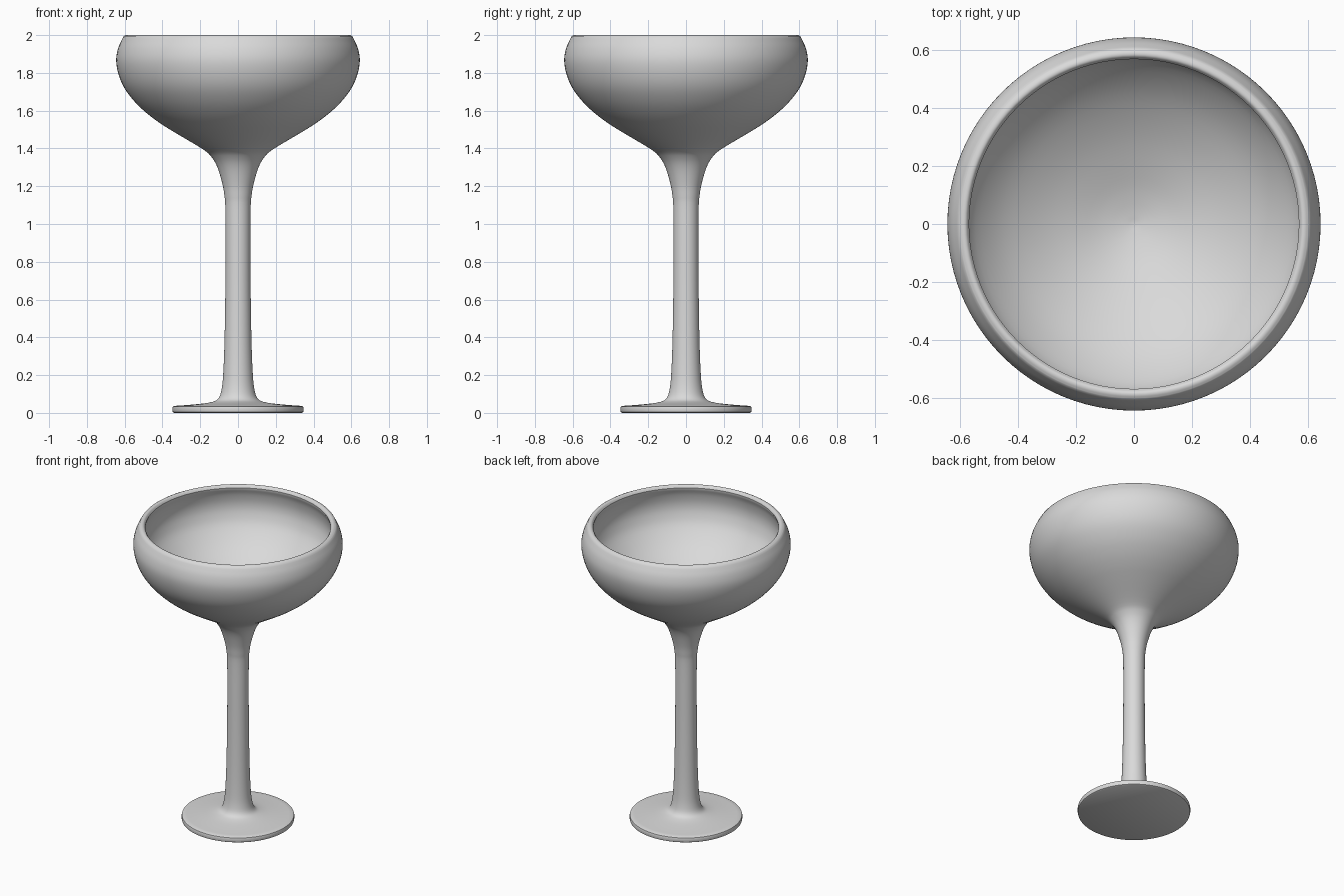
import bpy, bmesh, math
from mathutils import Vector

cube = bpy.data.objects.get("Cube")
if cube:
    bpy.data.objects.remove(cube, do_unlink=True)

SIDES = 96

grey = bpy.data.materials.new("pale grey")
grey.use_nodes = True
grey.diffuse_color = (0.7, 0.7, 0.7, 1)
grey.node_tree.nodes["Principled BSDF"].inputs["Base Color"].default_value = grey.diffuse_color


def smooth_path(points, steps=4):
    """Rounded curve through (radius, height) points."""
    p = [Vector(q) for q in points]
    p = [2 * p[0] - p[1]] + p + [2 * p[-1] - p[-2]]
    path = []
    for a, b, c, d in zip(p, p[1:], p[2:], p[3:]):
        for i in range(steps):
            t = i / steps
            path.append(0.5 * (2 * b + (c - a) * t + (2 * a - 5 * b + 4 * c - d) * t ** 2
                               + (3 * b - a - 3 * c + d) * t ** 3))
    return path + [p[-2]]


def lathe(name, profile):
    """Spin a profile round the z axis into a closed solid."""
    bm = bmesh.new()
    verts = [bm.verts.new((max(r, 0), 0, z)) for r, z in profile]
    edges = [bm.edges.new(pair) for pair in zip(verts, verts[1:])]
    bmesh.ops.spin(bm, geom=verts + edges, cent=(0, 0, 0), axis=(0, 0, 1),
                   angle=math.tau, steps=SIDES, use_merge=True)
    bmesh.ops.remove_doubles(bm, verts=bm.verts, dist=0.0005)
    bmesh.ops.recalc_face_normals(bm, faces=bm.faces)
    mesh = bpy.data.meshes.new(name)
    bm.to_mesh(mesh)
    bm.free()
    mesh.materials.append(grey)
    obj = bpy.data.objects.new(name, mesh)
    bpy.context.collection.objects.link(obj)
    bpy.ops.object.select_all(action="DESELECT")
    bpy.context.view_layer.objects.active = obj
    obj.select_set(True)
    bpy.ops.object.shade_smooth_by_angle(angle=math.radians(40))
    return obj


# Flat disc of the foot, with a softened rim
foot = [(0, 0), (0.338, 0), (0.345, 0.004), (0.347, 0.012), (0.347, 0.026), (0.345, 0.033)]

# Foot top, flared stem and outside of the bowl
outside = smooth_path([
    (0.338, 0.037), (0.24, 0.044), (0.15, 0.055), (0.105, 0.075), (0.086, 0.13),
    (0.077, 0.23), (0.071, 0.4), (0.067, 0.65), (0.066, 0.9), (0.067, 1.09),
    (0.072, 1.15), (0.082, 1.21), (0.107, 1.295), (0.138, 1.352), (0.185, 1.395),
    (0.33, 1.482), (0.41, 1.532), (0.48, 1.584), (0.545, 1.645), (0.6, 1.717),
    (0.632, 1.79), (0.645, 1.865), (0.635, 1.93), (0.612, 1.982)])

# Rounded lip turning over into the hollow
lip = smooth_path([(0.605, 1.994), (0.592, 2.0), (0.58, 1.998), (0.57, 1.985)])
inside = smooth_path([
    (0.571, 1.975), (0.588, 1.93), (0.597, 1.865), (0.586, 1.8), (0.548, 1.725),
    (0.45, 1.625), (0.31, 1.535), (0.16, 1.468), (0.07, 1.44), (0, 1.428)])

lathe("goblet", foot + outside + lip + inside)
